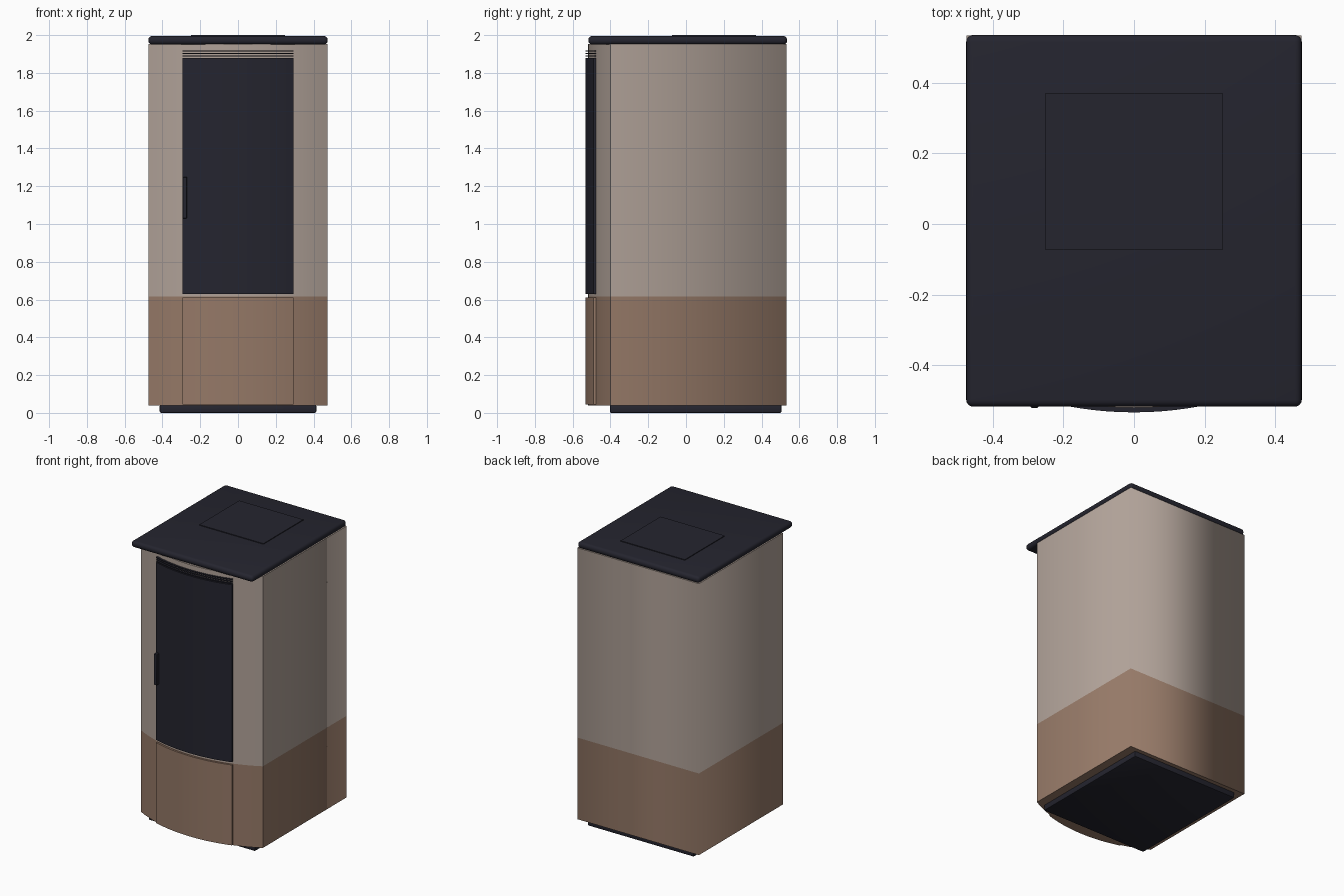
import bpy, bmesh, math

if "Cube" in bpy.data.objects:
    bpy.data.objects.remove(bpy.data.objects["Cube"])


def material(name, rgb):
    m = bpy.data.materials.new(name)
    m.diffuse_color = (*rgb, 1.0)
    m.use_nodes = True
    m.node_tree.nodes["Principled BSDF"].inputs["Base Color"].default_value = m.diffuse_color
    return m


TAUPE = material("taupe stone", (0.43, 0.355, 0.31))
BROWN = material("warm brown", (0.30, 0.19, 0.135))
DARK = material("dark metal", (0.018, 0.018, 0.028))

ARC_Y = 0.48      # centre of the bowed front
BODY_R = 1.0      # radius of the bowed front


def arc(radius, half, steps):
    """Points of the bowed front from -half to +half in x."""
    a = math.asin(half / radius)
    pts = []
    for i in range(steps + 1):
        t = -a + 2 * a * i / steps
        pts.append((radius * math.sin(t), ARC_Y - radius * math.cos(t)))
    return pts


def finish(bm, name, mats):
    bmesh.ops.recalc_face_normals(bm, faces=bm.faces[:])
    me = bpy.data.meshes.new(name)
    bm.to_mesh(me)
    bm.free()
    for m in mats:
        me.materials.append(m)
    ob = bpy.data.objects.new(name, me)
    bpy.context.collection.objects.link(ob)
    return ob


def prism(name, outline, levels, mats, sharp):
    """Stack an outline through z levels, one material per storey.
    sharp holds the outline indices whose upright edges stay crisp."""
    bm = bmesh.new()
    n = len(outline)
    rings = [[bm.verts.new((x, y, z)) for x, y in outline] for z in levels]
    for k in range(len(levels) - 1):
        for i in range(n):
            j = (i + 1) % n
            f = bm.faces.new((rings[k][i], rings[k][j],
                              rings[k + 1][j], rings[k + 1][i]))
            f.smooth = True
            f.material_index = k
        for i in sharp:
            bm.edges.get((rings[k][i], rings[k + 1][i])).smooth = False
    for ring, idx in ((rings[0], 0), (rings[-1], len(levels) - 2)):
        f = bm.faces.new(ring)
        f.material_index = idx
        for e in f.edges:
            e.smooth = False
    return finish(bm, name, mats)


def bowed_panel(name, radius, z0, z1, mat, half=0.295):
    """Thin plate following the bowed front."""
    outer = arc(radius, half, 16)
    inner = arc(BODY_R - 0.003, half, 16)[::-1]
    n = len(outer)
    prism(name, outer + inner, (z0, z1), [mat], (0, n - 1, n, 2 * n - 1))


def box(name, lo, hi, mat, bevel=0.0, segments=3):
    bm = bmesh.new()
    bmesh.ops.create_cube(bm, size=1.0)
    for v in bm.verts:
        for i in range(3):
            v.co[i] = lo[i] if v.co[i] < 0 else hi[i]
    if bevel:
        bmesh.ops.bevel(bm, geom=bm.edges[:], offset=bevel,
                        segments=segments, profile=0.5, affect='EDGES')
    ob = finish(bm, name, [mat])
    if bevel:
        bpy.context.view_layer.objects.active = ob
        ob.select_set(True)
        bpy.ops.object.shade_smooth_by_angle(angle=math.radians(40))
        ob.select_set(False)


# Body: square back, bowed front, brown lower storey and taupe upper storey
front = arc(BODY_R, 0.474, 20)
prism("stove_body", front + [(0.474, 0.533), (-0.474, 0.533)],
      (0.04, 0.615, 1.952), [BROWN, TAUPE], (0, len(front) - 1))

# Plinth, top slab and cover plate
box("plinth", (-0.415, -0.403, 0.0), (0.415, 0.506, 0.042), DARK, 0.008, 2)
box("top_slab", (-0.475, -0.517, 1.95), (0.475, 0.535, 1.995), DARK, 0.02, 4)
box("top_cover_plate", (-0.25, -0.074, 1.99), (0.25, 0.37, 2.0), DARK)

# Front door and lower drawer panel
bowed_panel("door", 1.013, 0.63, 1.88, DARK)
bowed_panel("lower_panel", 1.013, 0.044, 0.61, BROWN)

# Vent slats above the door
for i in range(3):
    z = 1.886 + 0.0135 * i
    bowed_panel(f"vent_slat_{i + 1}", 1.013, z, z + 0.005, DARK)

# Door handle
box("door_handle", (-0.293, -0.52, 1.03), (-0.270, -0.48, 1.25), DARK, 0.003, 1)
